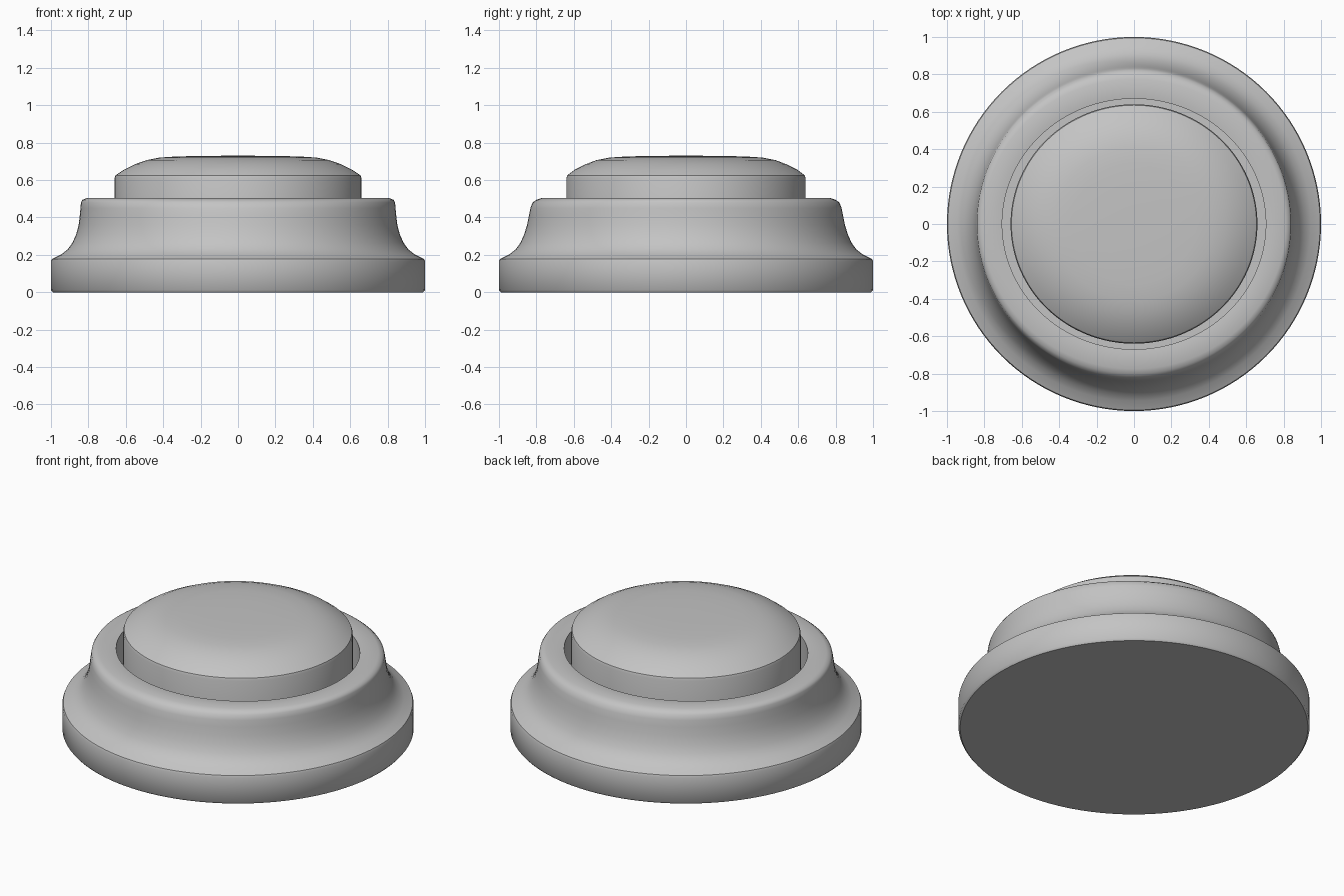
import bpy, bmesh, math

if "Cube" in bpy.data.objects:
    bpy.data.objects.remove(bpy.data.objects["Cube"], do_unlink=True)

SIDES = 128

grey = bpy.data.materials.new("plain grey")
grey.use_nodes = True
colour = (0.55, 0.55, 0.55, 1)
grey.diffuse_color = colour
grey.node_tree.nodes["Principled BSDF"].inputs["Base Color"].default_value = colour


def turned(name, rings, angle):
    """Skin stacked elliptical rings (x radius, y radius, height) and cap both ends."""
    bm = bmesh.new()
    loops = []
    for rx, ry, z in rings:
        loops.append([bm.verts.new((rx * math.cos(math.tau * i / SIDES),
                                    ry * math.sin(math.tau * i / SIDES), z))
                      for i in range(SIDES)])
    for low, high in zip(loops, loops[1:]):
        for i in range(SIDES):
            j = (i + 1) % SIDES
            bm.faces.new((low[i], low[j], high[j], high[i]))
    bm.faces.new(loops[0][::-1])
    bm.faces.new(loops[-1])
    bmesh.ops.recalc_face_normals(bm, faces=bm.faces)
    mesh = bpy.data.meshes.new(name)
    bm.to_mesh(mesh)
    bm.free()
    mesh.materials.append(grey)
    obj = bpy.data.objects.new(name, mesh)
    bpy.context.collection.objects.link(obj)
    bpy.ops.object.select_all(action='DESELECT')
    obj.select_set(True)
    bpy.context.view_layer.objects.active = obj
    bpy.ops.object.shade_smooth_by_angle(angle=math.radians(angle))
    return obj


# Flared housing with a raised collar and a recessed well
turned("housing", [
    (0.99, 0.99, 0), (1, 1, 0.012), (1, 1, 0.165), (0.995, 0.995, 0.178),
    (0.945, 0.945, 0.202), (0.91, 0.91, 0.23), (0.885, 0.885, 0.265),
    (0.865, 0.865, 0.31), (0.852, 0.85, 0.36), (0.846, 0.84, 0.41),
    (0.842, 0.832, 0.45), (0.84, 0.82, 0.48), (0.832, 0.8, 0.494),
    (0.81, 0.775, 0.503), (0.73, 0.695, 0.503), (0.705, 0.67, 0.5),
    (0.705, 0.67, 0.3)], 40)

# Domed push button
turned("push_button", [
    (0.66, 0.64, 0.29), (0.66, 0.64, 0.61), (0.655, 0.635, 0.625),
    (0.61, 0.595, 0.655), (0.55, 0.535, 0.685), (0.49, 0.48, 0.706),
    (0.42, 0.41, 0.72), (0.33, 0.32, 0.726), (0.2, 0.2, 0.729),
    (0.08, 0.08, 0.73)], 30)
